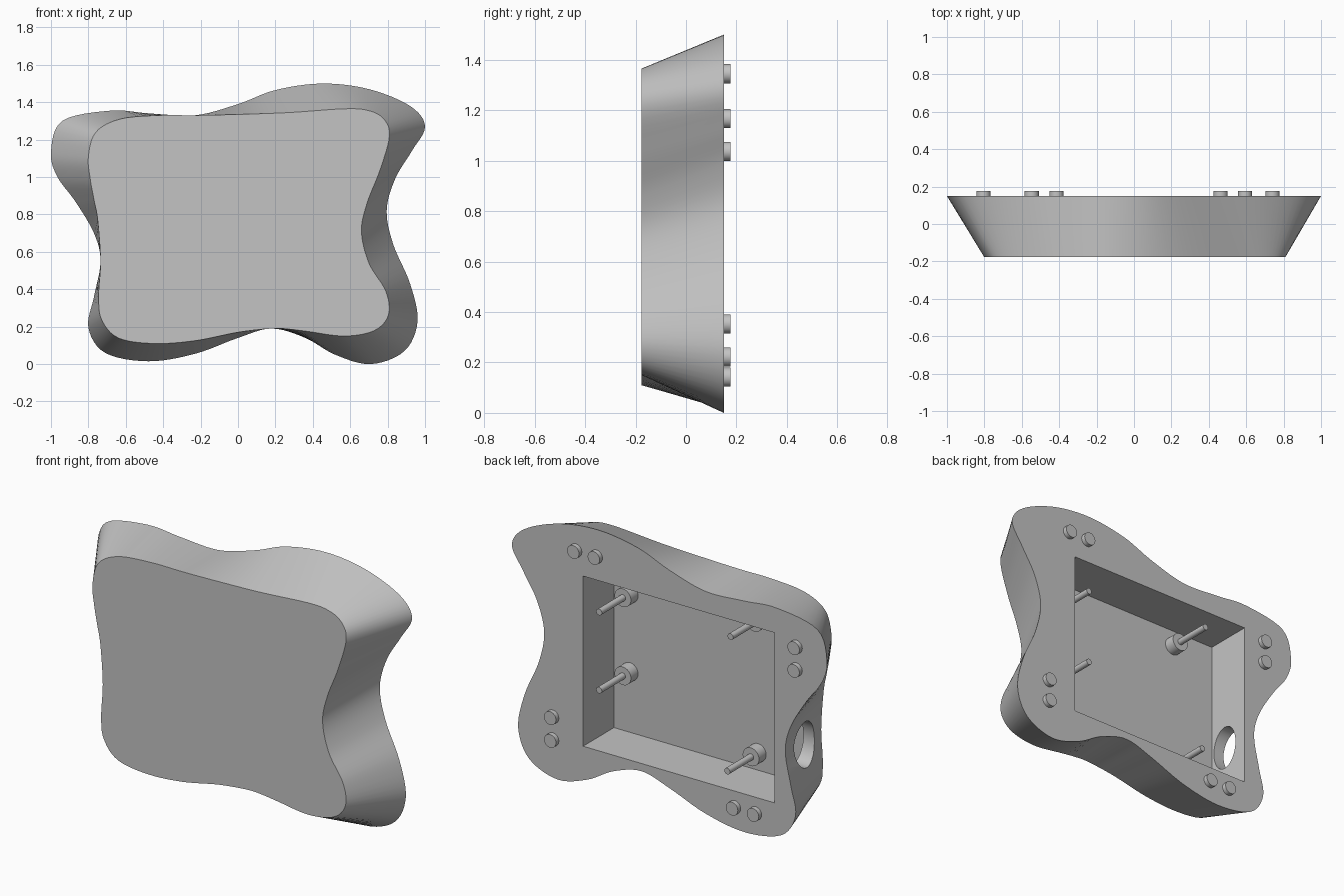
import bpy, bmesh, math
from mathutils import Matrix, Vector

cube = bpy.data.objects.get("Cube")
if cube:
    bpy.data.objects.remove(cube, do_unlink=True)

FRONT, BACK, FLOOR = -0.176, 0.15, -0.13

grey = bpy.data.materials.new("plain grey")
grey.use_nodes = True
grey.diffuse_color = (0.55, 0.55, 0.55, 1)
grey.node_tree.nodes["Principled BSDF"].inputs["Base Color"].default_value = (0.55, 0.55, 0.55, 1)


def make_object(name, bm):
    bmesh.ops.recalc_face_normals(bm, faces=bm.faces)
    mesh = bpy.data.meshes.new(name)
    bm.to_mesh(mesh)
    bm.free()
    mesh.materials.append(grey)
    obj = bpy.data.objects.new(name, mesh)
    bpy.context.collection.objects.link(obj)
    return obj


def select_only(obj):
    bpy.ops.object.select_all(action='DESELECT')
    obj.select_set(True)
    bpy.context.view_layer.objects.active = obj


def smooth(obj):
    select_only(obj)
    bpy.ops.object.shade_smooth_by_angle(angle=math.radians(30))


def cut(obj, cutter):
    cutter.hide_render = True
    select_only(obj)
    mod = obj.modifiers.new("cut", 'BOOLEAN')
    mod.operation = 'DIFFERENCE'
    mod.solver = 'EXACT'
    mod.object = cutter
    bpy.ops.object.modifier_apply(modifier=mod.name)
    bpy.data.objects.remove(cutter, do_unlink=True)


def cylinder_y(name, x, z, y0, y1, radius):
    bm = bmesh.new()
    place = Matrix.Translation((x, (y0 + y1) / 2, z)) @ Matrix.Rotation(math.pi / 2, 4, 'X')
    bmesh.ops.create_cone(bm, cap_ends=True, segments=32, radius1=radius, radius2=radius,
                          depth=y1 - y0, matrix=place)
    obj = make_object(name, bm)
    smooth(obj)
    return obj


def closed_curve(points, steps):
    """Smooth closed curve through the points."""
    n, out = len(points), []
    for i in range(n):
        a, b, c, d = (points[(i + k) % n] for k in (-1, 0, 1, 2))
        for s in range(steps):
            t = s / steps
            out.append(0.5 * (2 * b + (c - a) * t + (2 * a - 5 * b + 4 * c - d) * t * t
                              + (3 * b - a - 3 * c + d) * t ** 3))
    return out


# Body outline pairs: back rim (x, z) and matching front rim (x, z)
OUTLINE = [
    (-1, 1.13, -.8, 1.11), (-.94, 1.3, -.76, 1.24), (-.68, 1.355, -.63, 1.31),
    (-.47, 1.34, -.42, 1.33), (-.23, 1.33, -.23, 1.33), (0, 1.39, 0, 1.335),
    (.2, 1.465, .275, 1.345), (.45, 1.5, .57, 1.365), (.7, 1.47, .7, 1.355),
    (.92, 1.38, .78, 1.31), (1, 1.27, .81, 1.22), (.93, 1.14, .76, 1.04),
    (.84, .99, .69, .86), (.795, .82, .66, .71), (.83, .64, .7, .54),
    (.92, .43, .79, .39), (.96, .23, .805, .265), (.89, .07, .73, .18),
    (.71, 0, .57, .15), (.52, .05, .37, .175), (.36, .14, .27, .187),
    (.18, .19, .18, .19), (0, .14, 0, .17), (-.23, .055, -.23, .125),
    (-.48, .015, -.45, .11), (-.71, .06, -.64, .14), (-.8, .195, -.73, .24),
    (-.77, .36, -.745, .37), (-.735, .55, -.735, .55), (-.77, .7, -.75, .77),
    (-.87, .87, -.77, .88), (-.965, 1, -.79, .99)]

# Lofted body with flat caps
bm = bmesh.new()
back_rim = closed_curve([Vector((p[0], BACK, p[1])) for p in OUTLINE], 6)
front_rim = closed_curve([Vector((p[2], FRONT, p[3])) for p in OUTLINE], 6)
back = [bm.verts.new(p) for p in back_rim]
front = [bm.verts.new(p) for p in front_rim]
for i in range(len(back)):
    j = (i + 1) % len(back)
    bm.faces.new((back[i], back[j], front[j], front[i]))
bm.faces.new(back)
bm.faces.new(front)
body = make_object("body", bm)

# Rectangular pocket open at the back
x0, x1, z0, z1 = -0.667, 0.548, 0.234, 1.21
bm = bmesh.new()
bmesh.ops.create_cube(bm, size=1, matrix=Matrix.Translation(((x0 + x1) / 2, (FLOOR + 0.3) / 2, (z0 + z1) / 2))
                      @ Matrix.Diagonal((x1 - x0, 0.3 - FLOOR, z1 - z0, 1)))
cut(body, make_object("pocket_cutter", bm))

# Oval cable hole through the right wall
bm = bmesh.new()
bmesh.ops.create_cone(bm, cap_ends=True, segments=48, radius1=1, radius2=1, depth=0.5,
                      matrix=Matrix.Translation((-0.8, -0.02, 0.525))
                      @ Matrix.Diagonal((1, 0.092, 0.13, 1)) @ Matrix.Rotation(math.pi / 2, 4, 'Y'))
cut(body, make_object("hole_cutter", bm))
smooth(body)

# Pairs of round feet on the back rim
FEET = [(.594, 1.345), (.463, 1.345), (-.805, 1.167), (-.805, 1.037),
        (.74, .353), (.74, .222), (-.414, .142), (-.547, .142)]
for i, (x, z) in enumerate(FEET):
    cylinder_y(f"foot_{i + 1}", x, z, BACK - 0.01, BACK + 0.026, 0.038)

# Mounting posts: wide standoff with a thin pin
for i, (x, z) in enumerate([(.447, 1.03), (.447, .582), (-.366, .335), (-.387, 1.112)]):
    cylinder_y(f"standoff_{i + 1}", x, z, FLOOR - 0.01, FLOOR + 0.065, 0.052)
    cylinder_y(f"pin_{i + 1}", x, z, FLOOR, BACK, 0.018)
